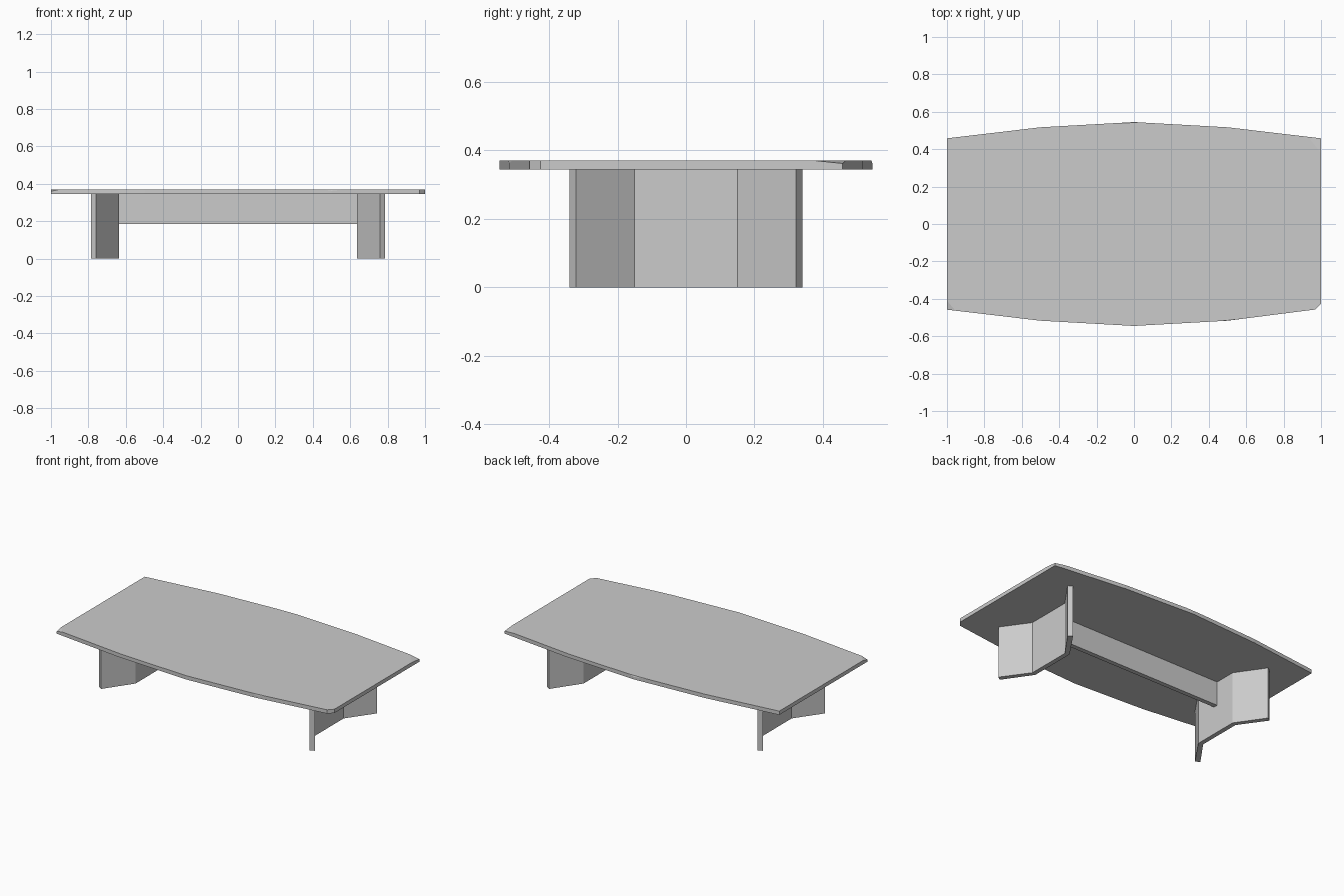
import bpy, bmesh
from mathutils import Vector

if "Cube" in bpy.data.objects:
    bpy.data.objects.remove(bpy.data.objects["Cube"])


def prism(name, outline, z0, z1, chips=()):
    """Extrude a flat outline upward, then slice small chips off its edges."""
    bm = bmesh.new()
    base = bm.faces.new([bm.verts.new((x, y, z0)) for x, y in outline])
    ext = bmesh.ops.extrude_face_region(bm, geom=[base])
    for v in ext["geom"]:
        if isinstance(v, bmesh.types.BMVert):
            v.co.z = z1
    bmesh.ops.recalc_face_normals(bm, faces=bm.faces[:])
    for a, b, c in chips:
        a, b, c = Vector(a), Vector(b), Vector(c)
        n = (b - a).cross(c - a).normalized()
        if n.dot(Vector((0, 0, z0)) - a) > 0:
            n = -n
        cut = bmesh.ops.bisect_plane(
            bm, geom=bm.verts[:] + bm.edges[:] + bm.faces[:], dist=1e-6,
            plane_co=a, plane_no=n, clear_outer=True)
        edges = [e for e in cut["geom_cut"] if isinstance(e, bmesh.types.BMEdge)]
        bmesh.ops.holes_fill(bm, edges=edges, sides=0)
    bmesh.ops.recalc_face_normals(bm, faces=bm.faces[:])
    mesh = bpy.data.meshes.new(name)
    bm.to_mesh(mesh)
    bm.free()
    ob = bpy.data.objects.new(name, mesh)
    bpy.context.collection.objects.link(ob)
    return ob


UNDER, TOP = 0.345, 0.37

# Boat-shaped top with one clipped corner and a few worn edges
side = [(-1, 0.458), (-0.5, 0.517), (0, 0.545), (0.5, 0.517), (1, 0.458)]
front = [(x, -y) for x, y in side[:-1]] + [(0.97, -0.457), (1, -0.425)]
chips = [
    ((1, 0.38, TOP), (0.93, 0.4663, TOP), (1, 0.458, 0.362)),
    ((-1, -0.41, TOP), (-0.955, -0.4633, TOP), (-1, -0.458, 0.36)),
    ((0.46, -0.5192, TOP), (0.6, -0.5052, TOP), (0.5, -0.517, 0.362)),
    ((-0.1, 0.5394, TOP), (0.04, 0.5428, TOP), (0, 0.545, 0.362)),
]
prism("table_top", front + side[::-1], UNDER, TOP, chips)

# Three-panel folded legs, mirrored left and right
half = [(0.635, 0.159), (0.76, 0.34), (0.787, 0.322), (0.665, 0.15)]
leg = half + [(x, -y) for x, y in reversed(half)]
for name, s in (("right_leg", 1), ("left_leg", -1)):
    prism(name, [(s * x, y) for x, y in leg], 0, UNDER)

# Stretcher beam under the top
prism("stretcher", [(-0.636, -0.015), (0.636, -0.015),
                    (0.636, 0.015), (-0.636, 0.015)], 0.185, UNDER)
